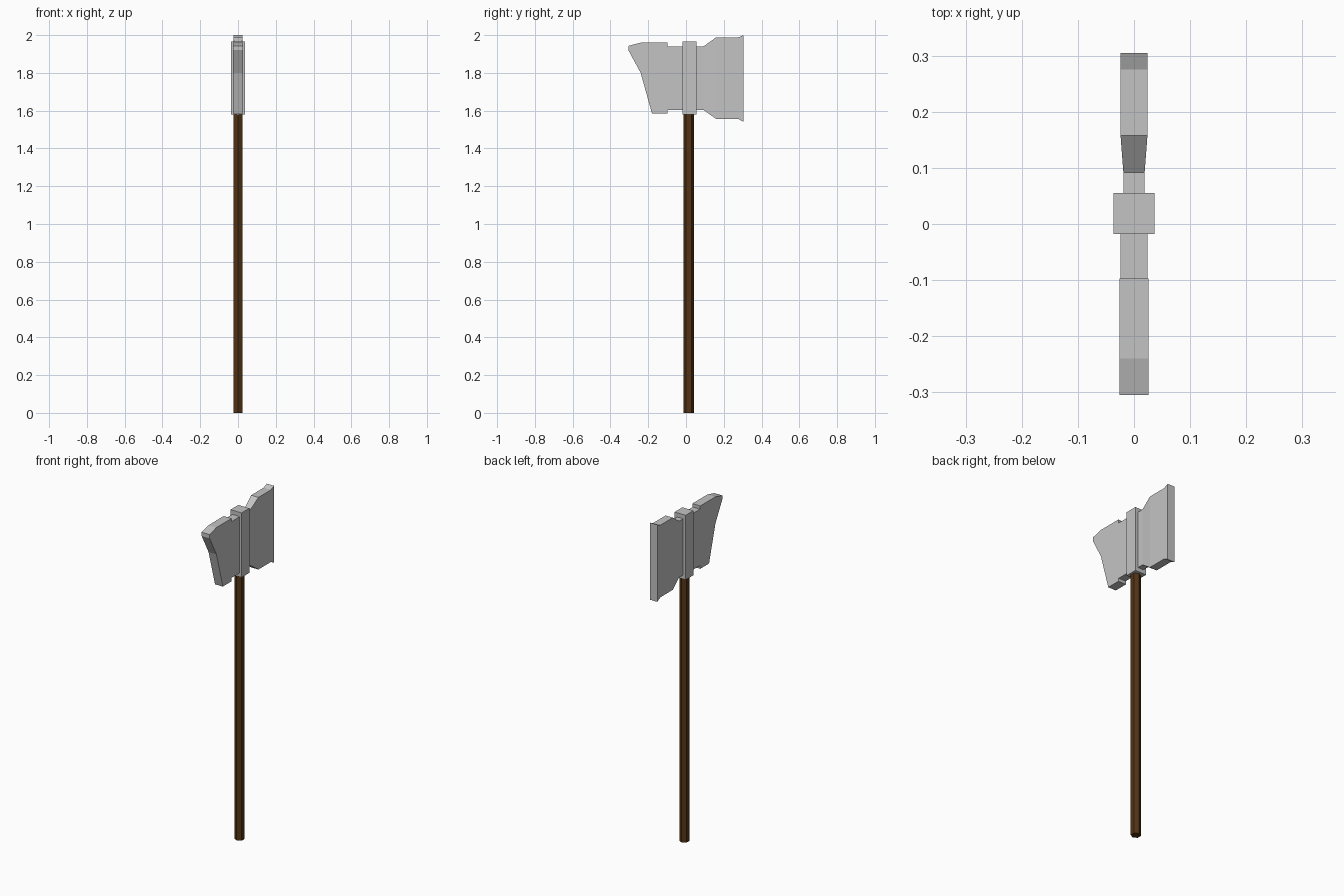
import bpy, bmesh, math

if "Cube" in bpy.data.objects:
    bpy.data.objects.remove(bpy.data.objects["Cube"])


def material(name, rgb):
    m = bpy.data.materials.new(name)
    m.diffuse_color = (*rgb, 1.0)
    m.use_nodes = True
    m.node_tree.nodes["Principled BSDF"].inputs["Base Color"].default_value = m.diffuse_color
    return m


steel = material("grey_steel", (0.55, 0.55, 0.55))
wood = material("dark_wood", (0.085, 0.034, 0.007))


def finish(bm, name, mat):
    bmesh.ops.recalc_face_normals(bm, faces=bm.faces)
    mesh = bpy.data.meshes.new(name)
    bm.to_mesh(mesh)
    bm.free()
    mesh.materials.append(mat)
    ob = bpy.data.objects.new(name, mesh)
    bpy.context.collection.objects.link(ob)
    return ob


def loft(name, sections, mat):
    """Join rectangular sections along y: (y, half width in x, z low, z high)."""
    bm = bmesh.new()
    rings = [[bm.verts.new((x, y, z)) for x, z in
              ((-w, lo), (w, lo), (w, hi), (-w, hi))]
             for y, w, lo, hi in sections]
    for a, b in zip(rings, rings[1:]):
        for i in range(4):
            j = (i + 1) % 4
            bm.faces.new((a[i], a[j], b[j], b[i]))
    bm.faces.new(rings[0])
    bm.faces.new(rings[-1])
    return finish(bm, name, mat)


# Six-sided shaft, corners on the y axis
bm = bmesh.new()
bmesh.ops.create_cone(bm, cap_ends=True, segments=6, radius1=0.0275,
                      radius2=0.0275, depth=1.6)
for v in bm.verts:
    x, y, z = v.co
    a = round((math.atan2(y, x) - math.pi / 2) / (math.pi / 3)) * math.pi / 3 + math.pi / 2
    v.co = (0.0275 * math.cos(a), 0.015 + 0.0275 * math.sin(a), z + 0.8)
finish(bm, "shaft", wood)

# Collar around the top of the shaft
loft("collar", [(-0.018, 0.0365, 1.58, 1.965), (0.055, 0.0365, 1.58, 1.965)], steel)

# Front neck and swept front blade
loft("front_neck", [(-0.10, 0.024, 1.604, 1.94), (-0.015, 0.024, 1.604, 1.94)], steel)
loft("front_blade", [
    (-0.305, 0.026, 1.92, 1.943),
    (-0.24, 0.026, 1.80, 1.96),
    (-0.18, 0.026, 1.585, 1.96),
    (-0.097, 0.026, 1.585, 1.96)], steel)

# Rear neck flaring into the broad rear blade
loft("rear_blade", [
    (0.05, 0.019, 1.604, 1.94),
    (0.092, 0.019, 1.604, 1.94),
    (0.158, 0.024, 1.557, 1.987),
    (0.275, 0.024, 1.557, 1.987),
    (0.305, 0.024, 1.541, 2.0)], steel)
